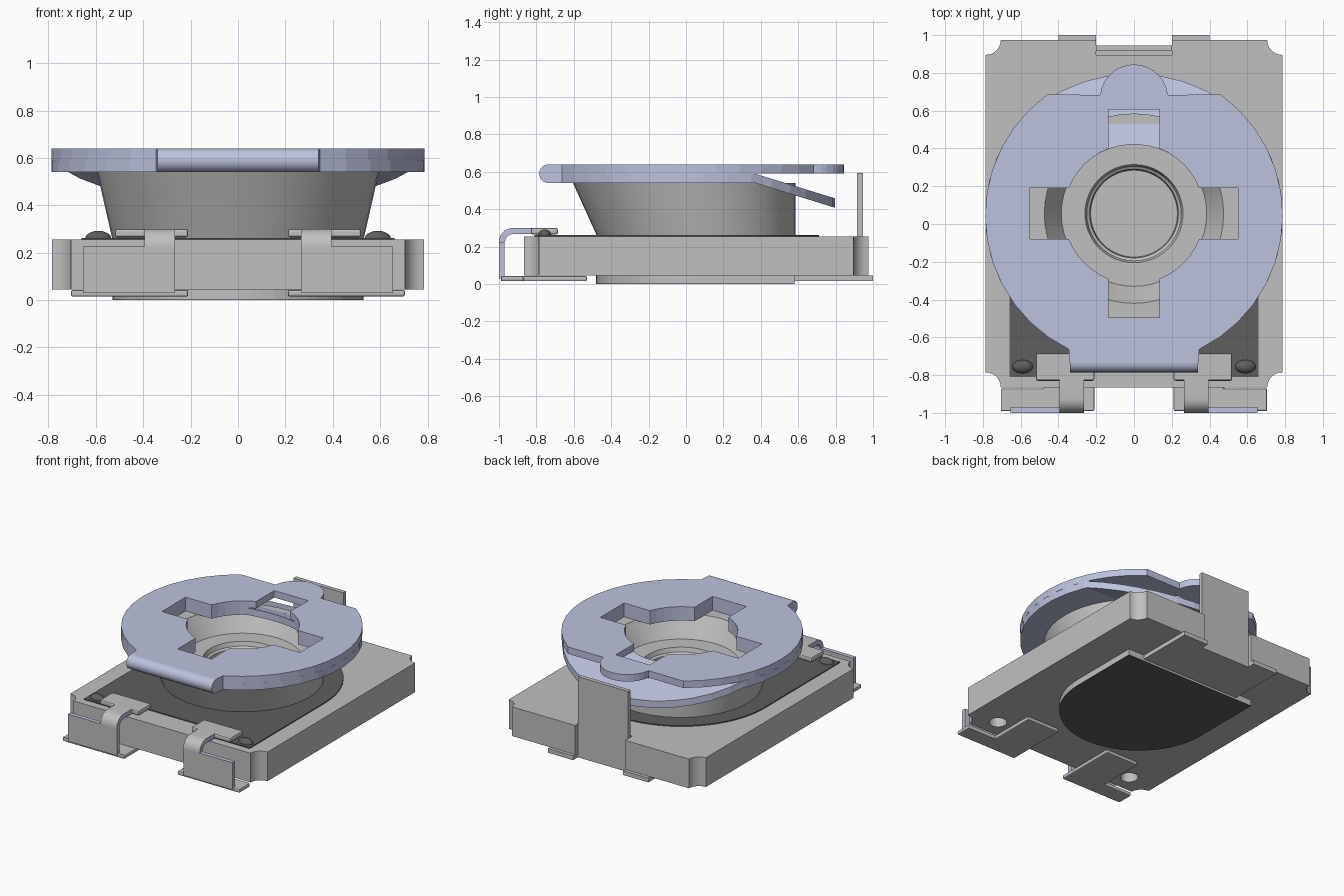
import bpy, bmesh, math
from mathutils import Matrix

if "Cube" in bpy.data.objects:
    bpy.data.objects.remove(bpy.data.objects["Cube"], do_unlink=True)


def material(name, rgb):
    lin = [((c / 255 + 0.055) / 1.055) ** 2.4 for c in rgb] + [1.0]
    m = bpy.data.materials.new(name)
    m.use_nodes = True
    m.diffuse_color = lin
    m.node_tree.nodes["Principled BSDF"].inputs["Base Color"].default_value = lin
    return m


GREY = material("silver grey", (192, 192, 192))
BLUE = material("pale steel blue", (188, 194, 222))
DARK = material("dark grey", (94, 94, 94))


def finish(name, bm, mats):
    bmesh.ops.remove_doubles(bm, verts=bm.verts, dist=1e-5)
    bmesh.ops.recalc_face_normals(bm, faces=bm.faces)
    me = bpy.data.meshes.new(name)
    bm.to_mesh(me)
    bm.free()
    for m in mats:
        me.materials.append(m)
    ob = bpy.data.objects.new(name, me)
    bpy.context.collection.objects.link(ob)
    return ob


def plate(name, loops, z0, z1, *mats):
    """Flat sheet between z0 and z1; the first loop is the outline, others are holes."""
    cu = bpy.data.curves.new(name + "_outline", 'CURVE')
    cu.dimensions, cu.fill_mode, cu.extrude = '2D', 'BOTH', (z1 - z0) / 2
    for loop in loops:
        sp = cu.splines.new('POLY')
        sp.points.add(len(loop) - 1)
        for p, (x, y) in zip(sp.points, loop):
            p.co = (x, y, 0, 1)
        sp.use_cyclic_u = True
    tmp = bpy.data.objects.new(name + "_outline", cu)
    bpy.context.collection.objects.link(tmp)
    deps = bpy.context.evaluated_depsgraph_get()
    me = bpy.data.meshes.new_from_object(tmp.evaluated_get(deps))
    bm = bmesh.new()
    bm.from_mesh(me)
    bpy.data.objects.remove(tmp)
    bpy.data.curves.remove(cu)
    bpy.data.meshes.remove(me)
    for f in bm.faces:
        f.material_index, f.smooth = 0, False
    bmesh.ops.translate(bm, verts=bm.verts, vec=(0, 0, (z0 + z1) / 2))
    return finish(name, bm, mats)


def rect(x0, x1, y0, y1):
    return [(x0, y0), (x1, y0), (x1, y1), (x0, y1)]


def box(name, x0, x1, y0, y1, z0, z1, *mats):
    bm = bmesh.new()
    bmesh.ops.create_cube(bm, size=1, matrix=Matrix.Translation(
        ((x0 + x1) / 2, (y0 + y1) / 2, (z0 + z1) / 2))
        @ Matrix.Diagonal((x1 - x0, y1 - y0, z1 - z0, 1)))
    return finish(name, bm, mats)


def arc(cx, cy, r, a0, a1, n):
    return [(cx + r * math.cos(math.radians(a0 + (a1 - a0) * i / n)),
             cy + r * math.sin(math.radians(a0 + (a1 - a0) * i / n))) for i in range(n + 1)]


def extrude_x(name, pts, x0, x1, *mats):
    """Prism along x from a closed (y, z) profile."""
    bm = bmesh.new()
    face = bm.faces.new([bm.verts.new((x0, y, z)) for y, z in pts])
    new = bmesh.ops.extrude_face_region(bm, geom=[face])["geom"]
    bmesh.ops.translate(bm, verts=[v for v in new if isinstance(v, bmesh.types.BMVert)],
                        vec=(x1 - x0, 0, 0))
    return finish(name, bm, mats)


def smooth(ob, angle=35):
    bpy.ops.object.select_all(action='DESELECT')
    ob.select_set(True)
    bpy.context.view_layer.objects.active = ob
    bpy.ops.object.shade_smooth_by_angle(angle=math.radians(angle))


def bevel(ob, width):
    mod = ob.modifiers.new("soft_edges", 'BEVEL')
    mod.width, mod.segments, mod.limit_method = width, 2, 'ANGLE'


# Base block with scooped corners, rear notch and two rivet holes
X, YF, YB, R = 0.785, -0.865, 0.975, 0.08
outline = (arc(-X, YF, R, 90, 0, 6) + arc(X, YF, R, 180, 90, 6) + arc(X, YB, R, 270, 180, 6)
           + [(0.2, YB), (0.2, 0.895), (-0.2, 0.895), (-0.2, YB)] + arc(-X, YB, R, 0, -90, 6))
holes = [arc(s * 0.57, -0.73, 0.06, 0, 337.5, 15) for s in (-1, 1)]
smooth(plate("base_block", [outline] + holes, 0.045, 0.255, GREY))

# Dark horseshoe track on top of the base
track = arc(0, 0.05, 0.66, 0, 180, 32) + [(-0.66, -0.81), (-0.35, -0.81), (-0.35, -0.7),
                                          (0.35, -0.7), (0.35, -0.81), (0.66, -0.81)]
plate("resistive_track", [track], 0.255, 0.262, DARK)

# Underside hub: grey rim with a dark bottom face
hub = plate("underside_hub", [arc(0, 0.05, 0.53, 180, 360, 32) + [(0.53, 0.58), (-0.53, 0.58)]],
            0.002, 0.046, GREY, DARK)
for f in hub.data.polygons:
    f.material_index = 1 if f.normal.z < -0.9 else 0
plate("underside_skin", [arc(0, 0.05, 0.53, 180, 360, 32) + [(0.53, 0.58), (-0.53, 0.58)]],
      0.0, 0.002, DARK)

# Rear terminal: flat strip with two feet and an upright blade
plate("rear_terminal_strip", [[(-0.4, 0.12), (0.4, 0.12), (0.4, 1.0), (0.2, 1.0), (0.2, 0.945),
                               (-0.2, 0.945), (-0.2, 1.0), (-0.4, 1.0)]], 0.015, 0.046, GREY)
box("rear_terminal_blade", -0.2, 0.2, 0.915, 0.945, 0.015, 0.595, GREY)

# Rotor bowl: revolved (radius, z) profile whose outer wall leans forward at the rim
profile = [(0.53, 0.255), (0.595, 0.541), (0.475, 0.541), (0.41, 0.44), (0.385, 0.40),
           (0.26, 0.40), (0.25, 0.37), (0.235, 0.36), (0.23, 0.30), (0, 0.30)]
bm = bmesh.new()
verts = [bm.verts.new((r, 0, z)) for r, z in profile]
edges = [bm.edges.new(p) for p in zip(verts, verts[1:])]
bmesh.ops.spin(bm, geom=verts + edges, cent=(0, 0, 0), axis=(0, 0, 1),
               angle=math.tau, steps=48, use_duplicate=False)
for v in bm.verts:
    rim = math.hypot(v.co.x, v.co.y) > 0.56
    v.co.y += -0.01 if rim else 0.055
smooth(finish("rotor_bowl", bm, [GREY]), 25)


# Cross-shaped opening for the rotor sheets
def opening(arms):
    pts, a = [], math.degrees(math.asin(0.135 / 0.37))
    for k in range(4):
        if k in arms:
            c, s = [(1, 0), (0, 1), (-1, 0), (0, -1)][k]
            for u, v in ((0.55, -0.135), (0.55, 0.135)):
                pts.append((u * c - v * s, 0.055 + u * s + v * c))
            pts_arc = arc(0, 0.055, 0.37, 90 * k + a, 90 * k + 90 - a, 6)
            if k + 1 in arms or k == 3:
                pts += pts_arc
            else:
                pts += pts_arc[:-1]
        else:
            pts += arc(0, 0.055, 0.37, 90 * k - a, 90 * k + a, 5)
            pts += arc(0, 0.055, 0.37, 90 * k + a, 90 * k + 90 - a, 6)[1:]
    return pts


# Upper rotor sheet with a flat rear cut and a round pointer tab
CY, RD = 0.045, 0.788
hi = math.degrees(math.asin((0.685 - CY) / RD))
lip = [(-0.34, -0.735), (0.34, -0.735)]
upper = (lip + arc(0, CY, RD, -64, hi, 13) + arc(0, 0.665, 0.18, 6, 174, 14)
         + arc(0, CY, RD, 180 - hi, 244, 13))
plate("rotor_upper_sheet", [upper, opening((0, 1, 2, 3))], 0.59, 0.64, BLUE)

# Lower rotor sheet, its rear half bent down as a spring leaf
lower = plate("rotor_lower_sheet", [lip + arc(0, CY, RD, -64, 244, 32), opening((0, 2, 3))],
              0.54, 0.59, BLUE)
bm = bmesh.new()
bm.from_mesh(lower.data)
bmesh.ops.bisect_plane(bm, geom=bm.verts[:] + bm.edges[:] + bm.faces[:],
                       plane_co=(0, 0.37, 0), plane_no=(0, 1, 0))
for v in bm.verts:
    d = v.co.y - 0.37
    if d > 1e-4:
        v.co.y -= 0.08 * d
        v.co.z -= 0.285 * d
bm.to_mesh(lower.data)
bm.free()

# Rounded fold joining the two sheets at the front
smooth(extrude_x("rotor_front_fold", arc(-0.735, 0.59, 0.05, 90, 270, 12), -0.34, 0.34, BLUE))

# Front terminals and rivets, one set per side
for s, side in ((1, "left"), (-1, "right")):
    def span(a, b):
        return (a, b) if s > 0 else (-b, -a)

    tab = box(side + "_terminal_top_tab", *span(0.21, 0.52), -0.83, -0.685, 0.265, 0.30, GREY)
    bevel(tab, 0.01)
    bend = ([(-0.82, 0.30)] + arc(-0.925, 0.225, 0.075, 90, 180, 8)
            + arc(-0.925, 0.225, 0.042, 180, 90, 8) + [(-0.82, 0.267)])
    neck = extrude_x(side + "_terminal_neck", bend, *span(0.265, 0.395), GREY, BLUE)
    wall = box(side + "_terminal_wall", *span(0.265, 0.655), -1.0, -0.97, 0.03, 0.225, GREY, BLUE)
    for ob in (neck, wall):
        for f in ob.data.polygons:
            f.material_index = int(abs(f.normal.x) > 0.9 or (ob is wall and f.normal.z > 0.9))
    smooth(neck)
    foot = [(0.21, -0.99), (0.705, -0.99), (0.705, -0.87), (0.475, -0.87),
            (0.475, -0.53), (0.21, -0.53)]
    bevel(plate(side + "_terminal_foot", [[(s * x, y) for x, y in foot]], 0.015, 0.043, GREY), 0.008)

    bm = bmesh.new()
    bmesh.ops.create_uvsphere(bm, u_segments=20, v_segments=10, radius=1,
                              matrix=Matrix.Translation((s * 0.59, -0.755, 0.26))
                              @ Matrix.Diagonal((0.055, 0.036, 0.032, 1)))
    smooth(finish(side + "_rivet", bm, [DARK]), 60)
